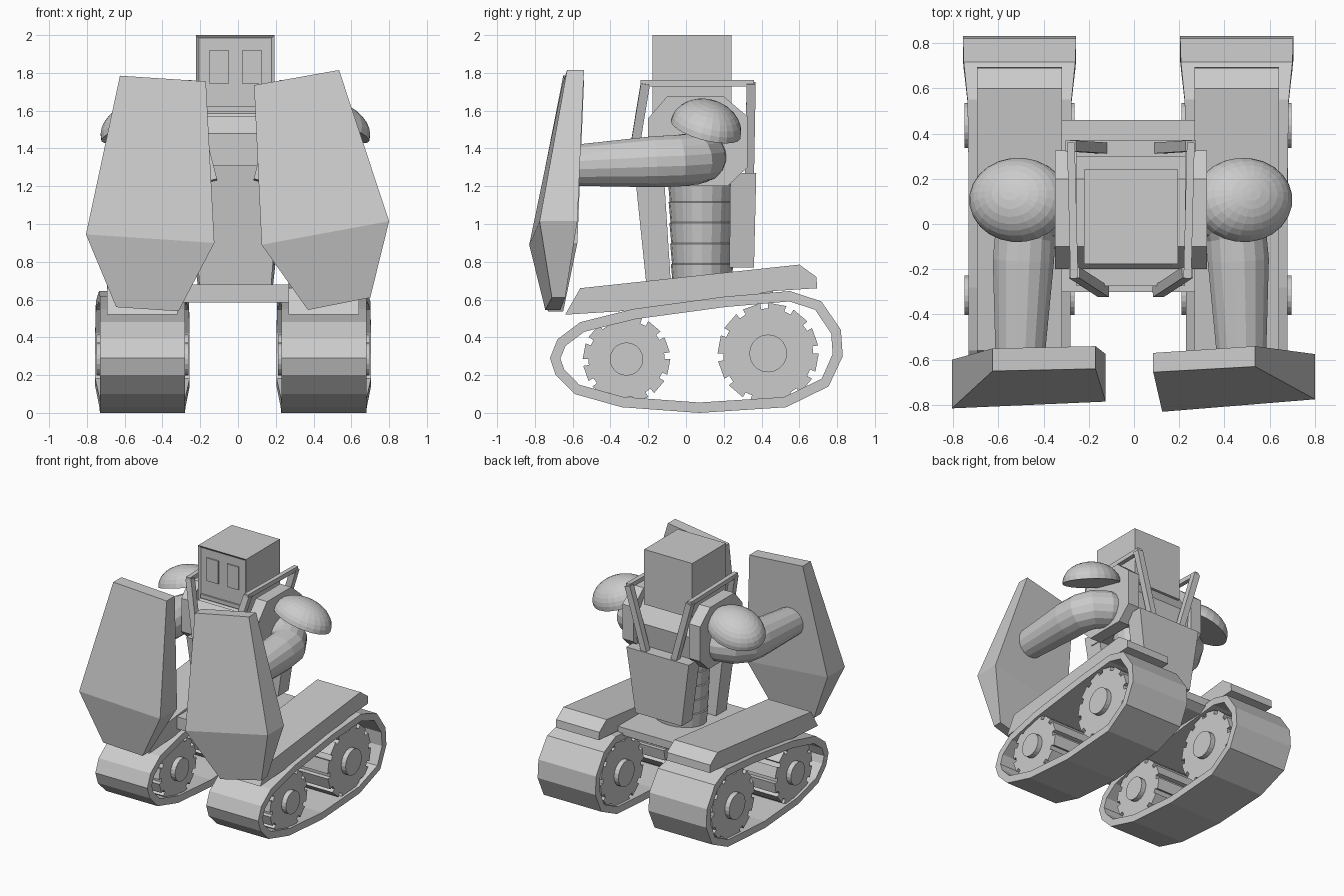
import bpy, bmesh, math
from mathutils import Vector as V

if "Cube" in bpy.data.objects:
    bpy.data.objects.remove(bpy.data.objects["Cube"])

TX, BX = -0.026, -0.014      # centre lines of tracks and body


def finish(name, bm):
    bmesh.ops.recalc_face_normals(bm, faces=bm.faces)
    me = bpy.data.meshes.new(name)
    bm.to_mesh(me)
    bm.free()
    ob = bpy.data.objects.new(name, me)
    bpy.context.collection.objects.link(ob)
    return ob


def loft(name, rings, closed=False, ridge=None):
    """Skin a list of point rings; cap the ends, or join last to first."""
    bm = bmesh.new()
    R = [[bm.verts.new(p) for p in r] for r in rings]
    n = len(R[0])
    pairs = list(zip(R, R[1:])) + ([(R[-1], R[0])] if closed else [])
    for a, b in pairs:
        for i in range(n):
            j = (i + 1) % n
            bm.faces.new((a[i], a[j], b[j], b[i]))
    if not closed:
        for r in (R[0], R[-1]):
            bm.faces.new(r)
            if ridge:
                bmesh.ops.connect_verts(bm, verts=[r[k] for k in ridge])
    return finish(name, bm)


def prism(name, yz, x0, x1):
    return loft(name, [[(x, y, z) for y, z in yz] for x in (x0, x1)])


def box(name, x0, x1, y0, y1, z0, z1):
    return prism(name, [(y0, z0), (y1, z0), (y1, z1), (y0, z1)], x0, x1)


def slab(name, low, high):
    """Tapered block, low/high = (half width, y0, y1, z)."""
    return loft(name, [[(BX - w, a, z), (BX + w, a, z), (BX + w, b, z), (BX - w, b, z)]
                       for w, a, b, z in (low, high)])


def tube(name, pts, radii, n, up):
    pts, rings = [V(p) for p in pts], []
    for i, p in enumerate(pts):
        d = pts[min(i + 1, len(pts) - 1)] - pts[max(i - 1, 0)]
        s = d.cross(V(up)).normalized()
        u = s.cross(d).normalized()
        rings.append([p + radii[i] * (s * math.cos(t) + u * math.sin(t))
                      for t in [2 * math.pi * (k + 0.5) / n for k in range(n)]])
    return loft(name, rings)


def circle(cy, cz, r, n):
    return [(cy + r * math.cos(2 * math.pi * k / n), cz + r * math.sin(2 * math.pi * k / n))
            for k in range(n)]


def gear(cy, cz, r, teeth=12):
    pts = []
    for k in range(teeth):
        for f, q in ((0, r - .03), (.3, r - .03), (.3, r), (1, r)):
            t = 2 * math.pi * (k + f) / teeth
            pts.append((cy + q * math.cos(t), cz + q * math.sin(t)))
    return pts


# Track belt profile (y, z), offset inwards for the inner surface
BELT = [(-.72, .29), (-.69, .2), (-.59, .1), (-.34, .03), (.07, 0), (.53, .03), (.755, .14),
        (.83, .3), (.82, .44), (.717, .59), (.55, .645), (.2, .615), (-.28, .55),
        (-.56, .48), (-.68, .39)]
inner = []
for i, p in enumerate(BELT):
    t = V(BELT[(i + 1) % len(BELT)]) - V(BELT[i - 1])
    inner.append(V(p) + V((-t.y, t.x)).normalized() * .055)
FENDER = [(-.64, .52), (-.56, .66), (.6, .785), (.69, .72), (.695, .66), (.46, .645), (0, .56)]


def flare(y):
    return .225 + .025 * min(1, max(0, (y - .5) / .25))


for s, side in ((-1, "left"), (1, "right")):
    c = TX + s * .48
    # Belt, flaring slightly at the rear
    loft(side + "_track_belt",
         [[(c + k * flare(o[0]), p[0], p[1]) for o, p in zip(BELT, ring)]
          for ring, k in ((BELT, -1), (BELT, 1), (inner, 1), (inner, -1))], closed=True)
    prism(side + "_fender", FENDER, c - .187, c + .187)
    # Toothed wheels and hubs
    for tag, cy, cz, r, h in (("front", -.315, .285, .232, .088), ("rear", .435, .315, .268, .1)):
        prism(f"{side}_{tag}_wheel", gear(cy, cz, r), c - .205, c + .205)
        prism(f"{side}_{tag}_hub", circle(cy, cz, h, 20), c - .243, c + .243)

# Chassis joining the tracks
prism("chassis", [(-.3, .585), (.4, .585), (.46, .62), (.46, .68), (-.3, .68)], TX - .3, TX + .3)

# Ribbed waist
levels = []
for i in range(5):
    for z, e in ((.68 + i * .11, 0), (.785 + i * .11, .006)):
        f = (z - .68) / .55
        levels.append([(BX + (.2 + .03 * f + e) * math.cos(a),
                        .085 + (.155 + .02 * f + e) * math.sin(a), z)
                       for a in [2 * math.pi * k / 20 for k in range(20)]])
loft("waist", levels)

# Front plate and back pack
slab("front_plate", (.19, -.21, -.08, .68), (.24, -.275, -.12, 1.31))
slab("back_pack", (.2, .23, .36, .77), (.27, .235, .372, 1.27))

# Chest block and octagonal shoulder rings
prism("chest", [(-.2, 1.22), (.27, 1.22), (.3, 1.45), (.2, 1.6), (-.1, 1.6), (-.2, 1.48)],
      BX - .24, BX + .24)
OCT = [(-.2, 1.3), (-.1, 1.2), (.22, 1.2), (.325, 1.3), (.325, 1.57), (.2, 1.675),
       (-.1, 1.675), (-.2, 1.56)]

for s, side in ((-1, "left"), (1, "right")):
    prism(side + "_shoulder_ring", OCT, BX + s * .24, BX + s * .336)
    # Arm bending forward from the shoulder
    tube(side + "_arm",
         [(BX + s * x, y, z) for x, y, z in
          ((.25, .09, 1.36), (.34, .08, 1.355), (.42, .04, 1.345), (.465, -.04, 1.335),
           (.475, -.16, 1.33), (.49, -.6, 1.31))],
         [.13, .135, .138, .138, .138, .11], 16, (0, 0, 1))
    # Half-dome pauldron, tipped outwards
    bm = bmesh.new()
    bmesh.ops.create_uvsphere(bm, u_segments=24, v_segments=16, radius=1)
    cut = bmesh.ops.bisect_plane(bm, geom=bm.verts[:] + bm.edges[:] + bm.faces[:],
                                 plane_co=(0, 0, -.02), plane_no=(0, 0, -1), clear_outer=True)
    bmesh.ops.holes_fill(bm, edges=[e for e in bm.edges if e.is_boundary])
    ob = finish(side + "_pauldron", bm)
    ob.scale = (.225, .19, .15)
    ob.rotation_euler = (math.radians(-12), s * math.radians(17), s * math.radians(5))
    ob.location = (BX + s * .495, .105, 1.505)
    # Roll cage struts, front and rear, joined along the top
    fr, rr = (BX + s * .25, -.215, 1.745), (BX + s * .265, .345, 1.745)
    tube(side + "_front_strut", [(BX + s * .12, -.3, 1.23), fr], [.034] * 2, 4, (0, 1, 0))
    tube(side + "_rear_strut", [(BX + s * .11, .335, 1.2), rr], [.034] * 2, 4, (0, 1, 0))
    tube(side + "_top_bar", [(fr[0], -.24, 1.745), (rr[0], .36, 1.745)], [.024] * 2, 4, (0, 0, 1))

# Head with an inset face panel and raised eye panels
head = box("head", BX - .208, BX + .208, -.177, .24, 1.57, 2)
bm = bmesh.new()
bm.from_mesh(head.data)
face = [f for f in bm.faces if f.normal.y < -.9]
bmesh.ops.inset_region(bm, faces=face, thickness=.022, depth=-.012)
bm.to_mesh(head.data)
bm.free()
for side, x in (("left", -.1), ("right", .075)):
    box(side + "_eye", x - .05, x + .05, -.174, -.15, 1.74, 1.92)
box("jaw", BX - .185, BX + .185, -.178, -.15, 1.595, 1.625)

# Hexagonal shield hands: x, z, front y, back y
HANDS = {
    "left_shield": [(-.625, 1.785, -.65, -.55), (-.17, 1.755, -.64, -.54),
                    (-.125, .9, -.785, -.575), (-.315, .538, -.73, -.65),
                    (-.645, .56, -.745, -.66), (-.805, .945, -.815, -.6)],
    "right_shield": [(.085, 1.735, -.655, -.57), (.535, 1.815, -.63, -.54),
                     (.8, 1.015, -.775, -.575), (.7, .61, -.71, -.64),
                     (.37, .545, -.745, -.665), (.125, .89, -.83, -.6)]}
for name, pts in HANDS.items():
    loft(name, [[(x, f, z) for x, z, f, b in pts], [(x, b, z) for x, z, f, b in pts]],
         ridge=(2, 5))
